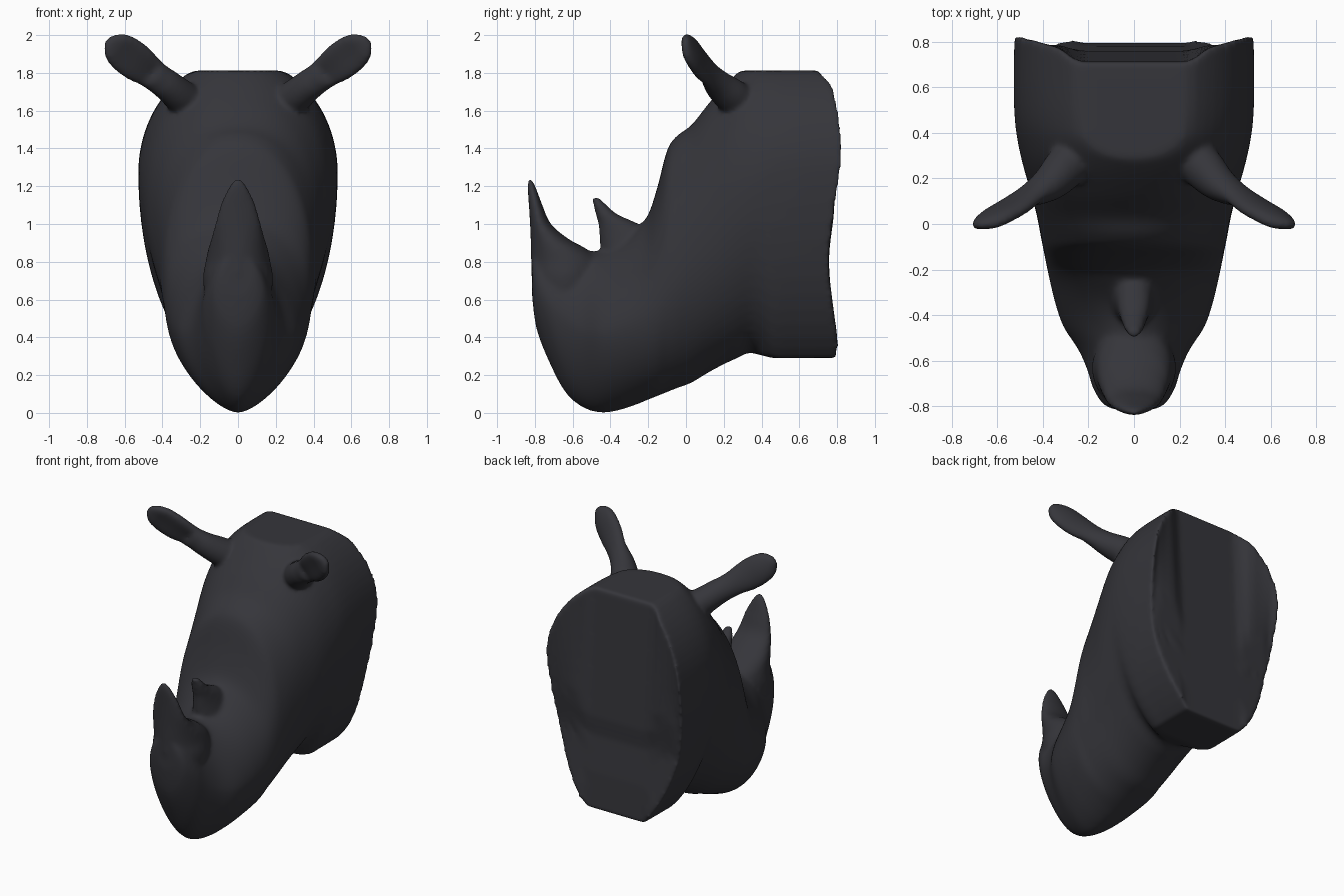
import bpy, bmesh, math
from mathutils import Vector

if "Cube" in bpy.data.objects:
    bpy.data.objects.remove(bpy.data.objects["Cube"])

bm = bmesh.new()
N = 64


def spline(keys, sub=5):
    """Smoothly resample a list of number tuples."""
    out = []
    for i in range(len(keys) - 1):
        p = [keys[min(max(i + k, 0), len(keys) - 1)] for k in (-1, 0, 1, 2)]
        for s in range(sub):
            t = s / sub
            out.append([0.5 * (2 * b + (c - a) * t + (2 * a - 5 * b + 4 * c - d) * t * t
                               + (3 * b - a - 3 * c + d) * t ** 3) for a, b, c, d in zip(*p)])
    return out + [list(keys[-1])]


def loft(rings, cap_end=True):
    vr = [[bm.verts.new(p) for p in r] for r in rings]
    n = len(vr[0])
    for a, b in zip(vr, vr[1:]):
        for i in range(n):
            bm.faces.new((a[i], a[(i + 1) % n], b[(i + 1) % n], b[i]))
    bm.faces.new(vr[0][::-1])
    if cap_end:
        bm.faces.new(vr[-1])
    return vr


def table(t, v):
    for (a, fa), (b, fb) in zip(t, t[1:]):
        if v <= b:
            return fa + (fb - fa) * (v - a) / (b - a)
    return t[-1][1]


def spow(v, e):
    return math.copysign(abs(v) ** e, v)


# Head and neck sections: y, bottom, top, half width, height of widest, top and bottom roundness
head = [
    (-.815, .62, .84, .08, .74, 2, 2), (-.79, .44, .85, .135, .66, 2, 1.8),
    (-.72, .26, .85, .18, .58, 1.8, 1.8), (-.64, .11, .855, .205, .50, 1.7, 1.7),
    (-.55, .03, .86, .245, .44, 1.7, 1.6), (-.45, 0, .86, .31, .43, 1.7, 1.6),
    (-.35, .015, .90, .345, .46, 1.8, 1.7), (-.26, .045, .98, .367, .50, 1.9, 1.8),
    (-.20, .07, 1.05, .38, .54, 2.1, 1.9), (-.15, .09, 1.20, .39, .60, 2.2, 2),
    (-.10, .11, 1.39, .40, .68, 2.2, 2), (-.05, .13, 1.465, .41, .74, 2.2, 2),
    (.03, .16, 1.525, .425, .85, 2.3, 2), (.13, .22, 1.65, .45, .96, 2.3, 2),
    (.25, .28, 1.78, .485, 1.10, 2.2, 2), (.36, .315, 1.87, .51, 1.2, 2, 2),
    (.46, .20, 1.88, .523, 1.25, 2, 2), (.60, .19, 1.88, .528, 1.27, 2, 2),
    (.82, .19, 1.88, .525, 1.28, 2, 2)]
back = [(.29, .795), (.35, .81), (.55, .78), (.8, .75), (1.1, .79),
        (1.4, .835), (1.6, .81), (1.75, .775), (1.81, .71)]
rings = []
for y, zb, zt, w, zm, et, eb in spline(head):
    ring = []
    for i in range(N):
        a = 2 * math.pi * (i + .5) / N
        s, c = math.sin(a), math.cos(a)
        e = et if s > 0 else eb
        z = zm + ((zt - zm) if s > 0 else (zm - zb)) * spow(s, 2 / e)
        z = min(z, 1.812)
        if y > .36:                      # flat underside of the neck
            z = max(z, table([(.36, .315), (.46, .29), (1, .29)], y))
        yy = y
        if y > .5:                       # bend the last sections to the curved back
            yy = .5 + (y - .5) / .32 * (table(back, z) - .5)
        ring.append((w * spow(c, 2 / e), yy, z))
    rings.append(ring)
last = loft(rings, cap_end=False)[-1]

# Hollowed back: upright strips between the upper and lower edges, kept inside the side outline
S = 12
cols = []
for i in range(N // 2):
    top, low = last[i], last[N - 1 - i]
    col = [top]
    for k in range(1, S):
        p = top.co.lerp(low.co, k / S)
        p.y = min(p.y, table(back, p.z))
        col.append(bm.verts.new(p))
    cols.append(col + [low])
for a, b in zip(cols, cols[1:]):
    for k in range(S):
        bm.faces.new((a[k], b[k], b[k + 1], a[k + 1]))
for col in (cols[0], cols[-1]):
    bm.faces.new(col)


# Horns: stacked ovals given as height, front y, back y, half width
def horn(keys):
    loft([[(w * math.cos(2 * math.pi * i / 24),
            (f + b) / 2 + (b - f) / 2 * math.sin(2 * math.pi * i / 24), z) for i in range(24)]
          for z, f, b, w in spline(keys)])


horn([(.50, -.77, -.5, .16), (.70, -.815, -.45, .185), (.8, -.82, -.45, .172), (.87, -.822, -.53, .158),
      (.92, -.823, -.62, .143), (1.0, -.826, -.715, .122), (1.1, -.832, -.76, .095),
      (1.18, -.838, -.79, .06), (1.235, -.838, -.812, .022)])
horn([(.75, -.43, -.05, .15), (.85, -.45, -.08, .115), (.93, -.458, -.14, .09), (1.0, -.465, -.25, .07),
      (1.05, -.478, -.36, .055), (1.1, -.49, -.42, .042), (1.143, -.502, -.462, .022)])

# Ears: x, y, z, half width, half thickness; cupped on the front
ear = [(.25, .30, 1.63, .10, .10), (.32, .23, 1.69, .09, .095), (.38, .17, 1.74, .083, .075),
       (.45, .125, 1.79, .083, .053), (.53, .07, 1.85, .102, .05), (.60, .03, 1.905, .102, .048),
       (.65, .0, 1.945, .08, .042), (.69, -.015, 1.975, .03, .025)]
W = Vector((.66, 0, -.75))
T = Vector((.35, .88, .31)).normalized()
for side in (1, -1):
    rings = []
    for x, y, z, w, t in spline(ear):
        ring = []
        for i in range(24):
            a = 2 * math.pi * i / 24
            s = math.sin(a)
            if s < 0 and x > .45:
                s *= 1 - .5 * s * s
            p = Vector((x, y, z)) + W * w * math.cos(a) + T * t * s
            ring.append((p.x * side, p.y, p.z))
        rings.append(ring)
    loft(rings)

bmesh.ops.remove_doubles(bm, verts=bm.verts, dist=1e-5)
bmesh.ops.recalc_face_normals(bm, faces=bm.faces)
me = bpy.data.meshes.new("horned_animal_head")
bm.to_mesh(me)
bm.free()
ob = bpy.data.objects.new("horned_animal_head", me)
bpy.context.collection.objects.link(ob)

# Fuse the parts into one sculpted skin
rm = ob.modifiers.new("fuse", 'REMESH')
rm.mode = 'VOXEL'
rm.voxel_size = .013
sm = ob.modifiers.new("soften", 'SMOOTH')
sm.factor = .5
sm.iterations = 10
bpy.context.view_layer.objects.active = ob
ob.select_set(True)
bpy.ops.object.convert(target='MESH')
bpy.ops.object.shade_smooth()

mat = bpy.data.materials.new("dark_charcoal")
mat.diffuse_color = (.036, .036, .043, 1)
mat.use_nodes = True
mat.node_tree.nodes["Principled BSDF"].inputs["Base Color"].default_value = mat.diffuse_color
ob.data.materials.clear()
ob.data.materials.append(mat)
for p in ob.data.polygons:
    p.material_index = 0
